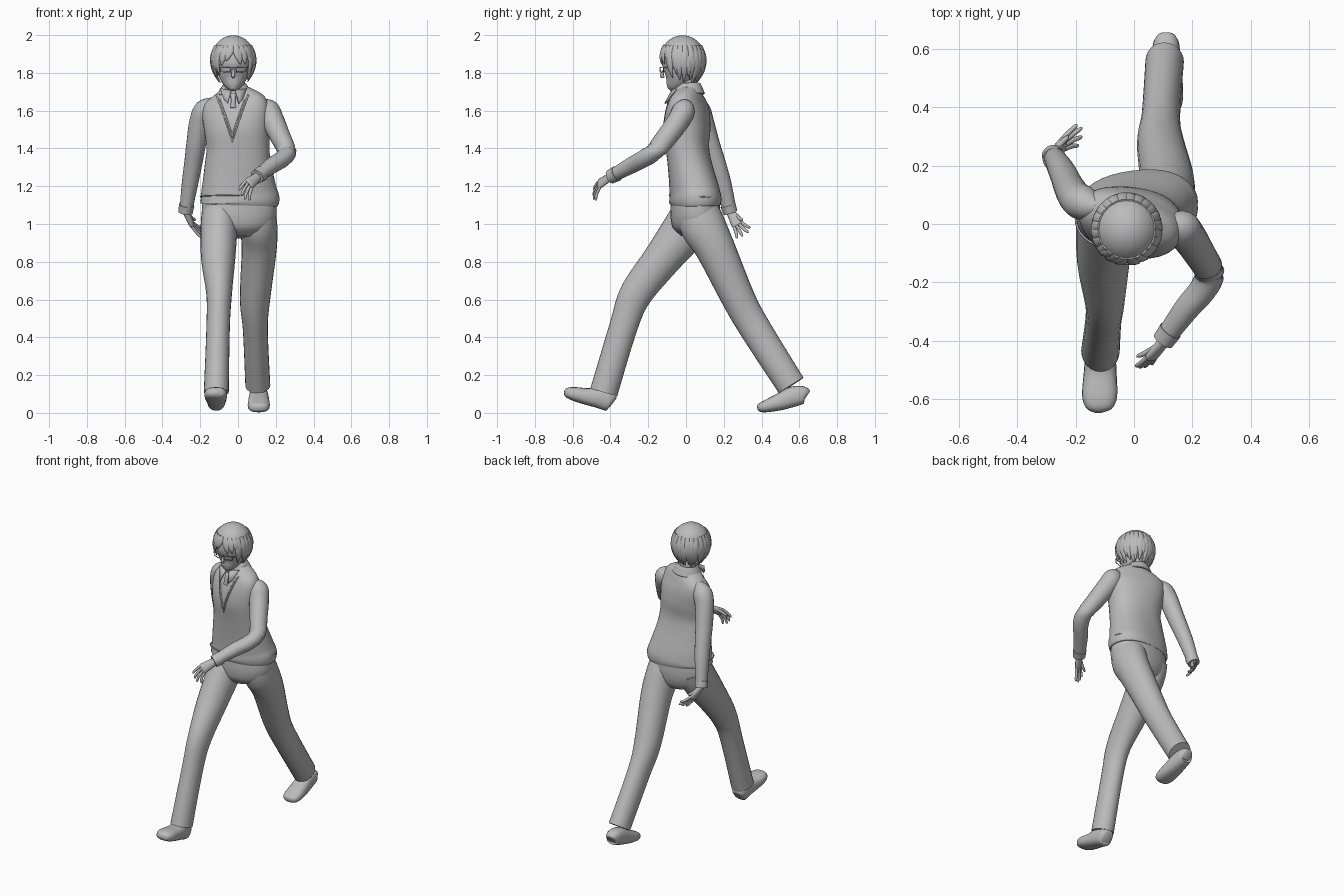
import bpy, bmesh, math
from mathutils import Vector
from mathutils.bvhtree import BVHTree

cube = bpy.data.objects.get("Cube")
if cube:
    bpy.data.objects.remove(cube, do_unlink=True)

grey = bpy.data.materials.new("plain grey")
grey.use_nodes = True
grey.diffuse_color = (0.5, 0.5, 0.5, 1)
grey.node_tree.nodes["Principled BSDF"].inputs["Base Color"].default_value = (0.5, 0.5, 0.5, 1)


def finish(name, bm, thickness=0):
    bmesh.ops.recalc_face_normals(bm, faces=bm.faces)
    me = bpy.data.meshes.new(name)
    bm.to_mesh(me)
    bm.free()
    me.materials.append(grey)
    me.shade_smooth()
    me.set_sharp_from_angle(angle=math.radians(50))
    ob = bpy.data.objects.new(name, me)
    bpy.context.collection.objects.link(ob)
    if thickness:
        ob.modifiers.new("thickness", "SOLIDIFY").thickness = thickness
    return ob


def smooth_path(rows, steps):
    """Catmull-Rom interpolation through rows of numbers."""
    out = []
    for i in range(len(rows) - 1):
        a, b, c = rows[max(i - 1, 0)], rows[i], rows[i + 1]
        d = rows[min(i + 2, len(rows) - 1)]
        for k in range(steps):
            t = k / steps
            out.append([0.5 * (2 * q + (r - p) * t + (2 * p - 5 * q + 4 * r - s) * t * t
                               + (3 * q - p - 3 * r + s) * t ** 3)
                        for p, q, r, s in zip(a, b, c, d)])
    return out + [list(rows[-1])]


def loft(bm, stations, hint=None, sides=20, power=2, steps=4, caps=True):
    """Skin rings; a station is x, y, z, half width, half depth and optional yaw."""
    rows = smooth_path([list(s) + [0] * (6 - len(s)) for s in stations], steps)
    pts = [Vector(r[:3]) for r in rows]
    rings = []
    for i, r in enumerate(rows):
        t = (pts[min(i + 1, len(pts) - 1)] - pts[max(i - 1, 0)]).normalized()
        yaw = math.radians(r[5])
        h = Vector(hint) if hint else Vector((math.cos(yaw), math.sin(yaw), 0))
        u = (h - t * h.dot(t)).normalized()
        v = t.cross(u)
        ring = []
        for k in range(sides):
            ang = 2 * math.pi * k / sides
            c, s = math.cos(ang), math.sin(ang)
            c = math.copysign(abs(c) ** (2 / power), c)
            s = math.copysign(abs(s) ** (2 / power), s)
            ring.append(bm.verts.new(pts[i] + u * c * max(r[3], 0.001) + v * s * max(r[4], 0.001)))
        rings.append(ring)
    for a, b in zip(rings, rings[1:]):
        for k in range(sides):
            n = (k + 1) % sides
            bm.faces.new((a[k], a[n], b[n], b[k]))
    if caps:
        bm.faces.new(rings[0])
        bm.faces.new(rings[-1])


def part(name, stations, thickness=0, **options):
    bm = bmesh.new()
    loft(bm, stations, **options)
    return finish(name, bm, thickness)


def wire(name, points, radius, cyclic=False):
    cu = bpy.data.curves.new(name, "CURVE")
    cu.dimensions = "3D"
    cu.bevel_depth = radius
    cu.bevel_resolution = 1
    sp = cu.splines.new("POLY")
    sp.points.add(len(points) - 1)
    for p, co in zip(sp.points, points):
        p.co = (*co, 1)
    sp.use_cyclic_u = cyclic
    cu.materials.append(grey)
    bpy.context.collection.objects.link(bpy.data.objects.new(name, cu))


# Knitted vest and hips
vest = part("vest", [
    (.01, .05, 1.10, .2, .128, 8), (.01, .049, 1.125, .21, .135, 8),
    (.005, .043, 1.18, .2, .13, 6), (0, .022, 1.3, .178, .118, 0),
    (0, .008, 1.4, .167, .113, -5), (-.005, .005, 1.5, .174, .12, -10),
    (-.01, .01, 1.59, .182, .107, -15), (-.012, .013, 1.65, .168, .085, -18),
    (-.016, .013, 1.69, .12, .068, -15), (-.02, .012, 1.72, .065, .055, -8)],
    sides=40, power=2.3)
part("hips", [(.008, .05, 1.13, .195, .125, 8), (.006, .048, 1.04, .197, .128, 8),
              (.005, .04, .97, .16, .11, 8), (.005, .035, .93, .07, .06, 8)], sides=32, power=2.2)

# Trouser legs: right strides forward, left trails behind
part("right_leg", [
    (-.09, .05, 1.08, .1, .11), (-.1, 0, .98, .098, .12), (-.105, -.13, .81, .09, .1),
    (-.1, -.265, .63, .068, .087), (-.105, -.33, .46, .062, .075),
    (-.115, -.435, .11, .066, .074)], sides=24)
part("left_leg", [
    (.095, .06, 1.08, .1, .11), (.108, .09, .99, .1, .12), (.112, .155, .87, .093, .105),
    (.09, .28, .6, .08, .088), (.092, .37, .44, .066, .083),
    (.105, .557, .145, .066, .077)], sides=24)

# Shoes
part("right_shoe", [
    (-.115, -.387, .052, .028, .028), (-.115, -.40, .06, .045, .053), (-.115, -.45, .08, .052, .058),
    (-.116, -.52, .086, .057, .045), (-.118, -.59, .1, .06, .037),
    (-.12, -.63, .108, .045, .026), (-.12, -.645, .111, .015, .01)], power=2.5)
part("left_shoe", [
    (.11, .64, .09, .028, .028), (.11, .625, .095, .043, .045), (.11, .57, .087, .05, .054),
    (.11, .50, .06, .056, .046), (.11, .43, .037, .058, .034),
    (.11, .39, .027, .045, .023), (.11, .378, .024, .015, .01)], power=2.5)

# Sleeves with cuffs
part("left_sleeve", [
    (.115, -.01, 1.635, .03, .03), (.155, -.012, 1.605, .062, .058), (.18, -.035, 1.555, .062, .06),
    (.22, -.095, 1.47, .055, .056), (.258, -.165, 1.385, .048, .052), (.235, -.225, 1.345, .045, .048),
    (.18, -.29, 1.31, .043, .044), (.11, -.385, 1.258, .034, .036)], hint=(0, .6, 1))
part("right_sleeve", [
    (-.12, .055, 1.645, .03, .03), (-.17, .07, 1.605, .06, .058), (-.2, .09, 1.54, .058, .058),
    (-.222, .125, 1.42, .052, .055), (-.237, .16, 1.32, .048, .051),
    (-.255, .195, 1.21, .043, .046), (-.276, .232, 1.07, .034, .036)])
part("left_cuff", [(.125, -.365, 1.268, .041, .041), (.1, -.4, 1.25, .038, .038)], hint=(0, .6, 1))
part("right_cuff", [(-.272, .222, 1.10, .041, .041), (-.278, .235, 1.06, .038, .038)])


def hand(name, wrist, knuckle, tips, thumb):
    w, k = Vector(wrist), Vector(knuckle)
    tips = [Vector(t) for t in tips]
    across = (tips[3] - tips[0]).normalized()
    out = (k - w).normalized()
    bm = bmesh.new()
    loft(bm, [(*w, .022, .018), (*w.lerp(k, .5), .028, .017), (*k, .032, .014),
              (*(k + out * .012), .024, .008)], hint=across, sides=14)
    digits = [(k + across * (i - 1.5) * .015, t, .0085) for i, t in enumerate(tips)]
    digits.append((w.lerp(k, .3) - across * .015, Vector(thumb), .0095))
    for root, tip, r in digits:
        bend = root.lerp(tip, .5) + out * .01
        loft(bm, [(*root, r, r), (*bend, r, r), (*root.lerp(tip, .9), r * .8, r * .8),
                  (*tip, r * .3, r * .3)], hint=across, sides=8, steps=3)
    finish(name, bm)


hand("left_hand", (.112, -.39, 1.256), (.06, -.455, 1.215),
     [(.005, -.488, 1.18), (.018, -.492, 1.15), (.035, -.49, 1.13), (.06, -.48, 1.125)],
     (.01, -.455, 1.2))
hand("right_hand", (-.276, .235, 1.065), (-.245, .272, 1.0),
     [(-.195, .34, .98), (-.178, .33, .955), (-.178, .3, .935), (-.19, .27, .925)],
     (-.225, .3, 1.02))

# Neck, face and nose
HX = -.025
part("neck", [(-.02, .02, 1.66, .05, .05), (-.022, .012, 1.73, .047, .048), (HX, 0, 1.8, .05, .05)])
part("face", [
    (HX, -.088, 1.711, .012, .01), (HX, -.075, 1.728, .038, .036), (HX, -.05, 1.765, .068, .068),
    (HX, -.032, 1.82, .088, .094), (HX, -.028, 1.88, .095, .098), (HX, -.025, 1.94, .075, .08)],
    sides=28)
part("nose", [(HX, -.118, 1.815, .007, .005), (HX, -.128, 1.785, .01, .01),
              (HX, -.115, 1.777, .005, .005)], sides=8)

# Shirt collar with two points, tie knot and neckline trim
part("collar", [(-.022, .014, 1.742, .06, .062), (-.02, .015, 1.72, .075, .073),
                (-.018, .015, 1.69, .092, .085)], thickness=.008, sides=28, caps=False)
bm = bmesh.new()
for s in (-1, 1):
    bm.faces.new([bm.verts.new((HX + s * x, y, z)) for x, y, z in
                  ((.01, -.07, 1.705), (.07, -.05, 1.715), (.05, -.085, 1.66), (.028, -.108, 1.635))])
finish("collar_points", bm, .008)
part("tie_knot", [(HX, -.07, 1.69, .018, .01), (HX, -.088, 1.655, .012, .01),
                  (HX - .002, -.095, 1.615, .016, .006)], sides=10)
tree = BVHTree.FromPolygons([v.co for v in vest.data.vertices],
                            [list(p.vertices) for p in vest.data.polygons])


def on_vest(x, z):
    hit = tree.ray_cast(Vector((x, -1, z)), Vector((0, 1, 0)))[0]
    return hit if hit else Vector((x, -.06, z))


for width in (1, .8):
    line = [on_vest(-.03 + width * .085 * t, 1.435 + (1 - width) * .12 + .25 * width * abs(t) ** .9)
            for t in [i / 10 for i in range(-10, 11)]]
    wire("neckline_trim", line, .005)
wire("hem_seam", [(.008 + .207 * math.cos(a), .046 + .03 * math.cos(a) + .131 * math.sin(a),
                   1.145 - .008 * math.sin(a)) for a in [i * math.pi / 24 for i in range(48)]],
     .004, True)

# Glasses
for s in (-1, 1):
    wire("lens_frame", [(HX + s * x, y, z) for x, y, z in
                        ((.012, -.137, 1.828), (.07, -.12, 1.83), (.066, -.12, 1.806), (.018, -.136, 1.804))],
         .003, True)
    wire("glasses_arm", [(HX + s * .07, -.12, 1.828), (HX + s * .1, -.03, 1.825)], .003)
wire("glasses_bridge", [(HX - .014, -.137, 1.825), (HX + .014, -.137, 1.825)], .003)

# Hair: a cap with hanging tapered locks
HY, HZ = -.018, 1.87
bm = bmesh.new()
bmesh.ops.create_uvsphere(bm, u_segments=40, v_segments=24, radius=1)
for v in bm.verts:
    v.co = Vector((HX + v.co.x * .117, HY + v.co.y * .121, HZ + v.co.z * .129))
low = [f for f in bm.faces if f.calc_center_median().z <
       (1.915 if f.calc_center_median().y < -.07 else 1.83)]
bmesh.ops.delete(bm, geom=low, context="FACES")
finish("hair_cap", bm)


def lock(bm, angle, top, tip, drift, width):
    rows = []
    for i, w in enumerate((.7, 1, .95, .65, .08)):
        t = i / 4
        z = top + (tip - top) * t
        a = math.radians(angle + drift * t)
        d = z - HZ
        f = math.sqrt(1 - (d / .129) ** 2) if d > 0 else 1 - .3 * (d / .11) ** 2
        rows.append((HX + .115 * f * math.sin(a), HY - .119 * f * math.cos(a), z,
                     width * w, .008 * min(w + .2, 1)))
    a = math.radians(angle)
    loft(bm, rows, hint=(math.cos(a), math.sin(a), 0), sides=8, steps=3)


bm = bmesh.new()
for i in range(24):
    angle = i * 15 - 172
    side = abs(angle)
    tip = 1.85 if side < 45 else 1.785 if side < 70 else 1.76 if side < 110 else 1.75
    tip += .012 * math.sin(i * 2.4)
    drift = math.copysign(12, angle) if side < 45 else 5 * math.sin(i * 1.7)
    lock(bm, angle, 1.945, tip, drift, .022)
    if side > 60:
        lock(bm, angle + 7, 1.89, tip + .03, -drift, .02)
finish("hair_locks", bm)
